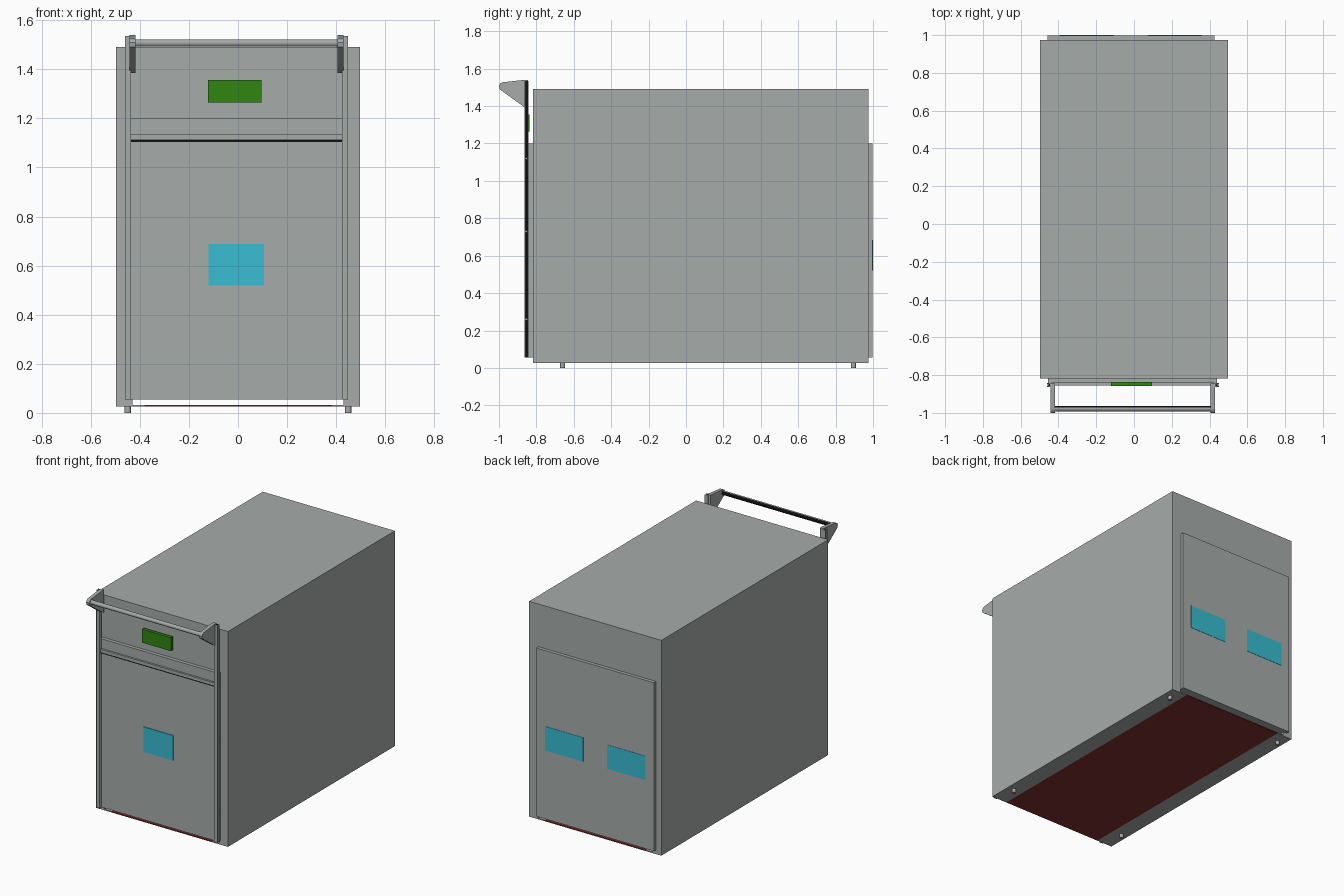
import bpy, bmesh, math
from mathutils import Matrix, Vector

if "Cube" in bpy.data.objects:
    bpy.data.objects.remove(bpy.data.objects["Cube"], do_unlink=True)


def material(name, rgb):
    m = bpy.data.materials.new(name)
    m.use_nodes = True
    m.diffuse_color = (*rgb, 1)
    m.node_tree.nodes["Principled BSDF"].inputs["Base Color"].default_value = (*rgb, 1)
    return m


GREY = material("light grey metal", (0.38, 0.41, 0.40))
BLACK = material("black", (0.005, 0.005, 0.005))
GREEN = material("green", (0.03, 0.24, 0.005))
BLUE = material("light blue", (0.04, 0.51, 0.65))
RED = material("dark red", (0.21, 0.03, 0.027))


def finish(name, bm, mat):
    bmesh.ops.recalc_face_normals(bm, faces=bm.faces[:])
    me = bpy.data.meshes.new(name)
    bm.to_mesh(me)
    bm.free()
    me.materials.append(mat)
    ob = bpy.data.objects.new(name, me)
    bpy.context.collection.objects.link(ob)
    return ob


def box(name, x, y, z, mat=GREY):
    """Box from (low, high) pairs on each axis."""
    bm = bmesh.new()
    bmesh.ops.create_cube(bm, size=1)
    for v in bm.verts:
        v.co = Vector([(a + b) / 2 + c * (b - a) for (a, b), c in zip((x, y, z), v.co)])
    return finish(name, bm, mat)


def rod(name, centre, radius, length, axis, mat=GREY, sides=16):
    bm = bmesh.new()
    bmesh.ops.create_cone(bm, cap_ends=True, segments=sides, radius1=radius,
                          radius2=radius, depth=length)
    turn = Matrix.Rotation(math.pi / 2, 4, "Y") if axis == "X" else Matrix()
    bmesh.ops.transform(bm, matrix=Matrix.Translation(centre) @ turn, verts=bm.verts)
    return finish(name, bm, mat)


def extrude_x(name, points, x0, x1, mat=GREY):
    """Prism from a (y, z) outline."""
    bm = bmesh.new()
    face = bm.faces.new([bm.verts.new((x0, y, z)) for y, z in points])
    moved = bmesh.ops.extrude_face_region(bm, geom=[face])["geom"]
    bmesh.ops.translate(bm, vec=(x1 - x0, 0, 0),
                        verts=[g for g in moved if isinstance(g, bmesh.types.BMVert)])
    return finish(name, bm, mat)


# Cabinet body, side rails and floor
Y = (-0.818, 0.975)
box("cabinet_body", (-0.497, 0.497), Y, (0.055, 1.49))
box("floor_centre", (-0.38, 0.38), Y, (0.026, 0.033), RED)
for side, s in (("left", 1), ("right", -1)):
    box(side + "_bottom_rail", sorted((s * 0.43, s * 0.497)), Y, (0.026, 0.055))
    box(side + "_floor_strip", sorted((s * 0.38, s * 0.43)), Y, (0.026, 0.033))
    for end, y in (("front", -0.66), ("back", 0.895)):
        rod(f"{end}_{side}_foot", (s * 0.449, y, 0.014), 0.013, 0.028, "Z")

# Front and back panels
box("front_panel", (-0.455, 0.44), (-0.842, -0.818), (0.055, 1.2))
box("back_panel", (-0.458, 0.426), (0.975, 0.998), (0.055, 1.2))

# Labels
box("front_label", (-0.12, 0.105), (-0.846, -0.842), (0.518, 0.688), BLUE)
for name, x in (("back_label_left", (0.073, 0.36)), ("back_label_right", (-0.394, -0.107))):
    box(name, x, (0.998, 1.0), (0.522, 0.685), BLUE)
box("green_display", (-0.122, 0.096), (-0.858, -0.836), (1.265, 1.356), GREEN)

# Front frame: outward-facing channels, black inside
MID = -0.006
for side, s in (("left", 1), ("right", -1)):
    def span(a, b):
        return sorted((MID + s * a, MID + s * b))
    tall = (0.055, 1.535)
    box(side + "_upright_web", span(0.43, 0.438), (-0.863, -0.842), tall)
    box(side + "_upright_front_flange", span(0.438, 0.455), (-0.863, -0.858), tall)
    box(side + "_upright_back_flange", span(0.438, 0.455), (-0.846, -0.842), tall)
    box(side + "_upright_inlay", span(0.438, 0.444), (-0.858, -0.846), tall, BLACK)
    for z in (0.26, 0.73, 1.12):
        rod(side + "_upright_bolt", (MID + s * 0.447, -0.852, z), 0.006, 0.012, "X", sides=10)
    # Handle bracket
    outline = [(-0.845, 1.54), (-0.865, 1.54), (-0.982, 1.527), (-0.994, 1.52),
               (-1.0, 1.508), (-0.997, 1.49), (-0.865, 1.395), (-0.845, 1.385)]
    x0, x1 = span(0.412, 0.436)
    extrude_x(side + "_handle_bracket", outline, x0, x1)

# Cross bar above the lower door
box("cross_bar", (-0.436, 0.424), (-0.855, -0.842), (1.112, 1.135))
box("cross_bar_gap", (-0.436, 0.424), (-0.848, -0.842), (1.104, 1.112), BLACK)

# Handle, black on its rear faces
handle = rod("handle", (MID, -0.978, 1.507), 0.014, 0.86, "X")
handle.data.materials.append(BLACK)
for p in handle.data.polygons:
    if p.normal.y > 0.25:
        p.material_index = 1
